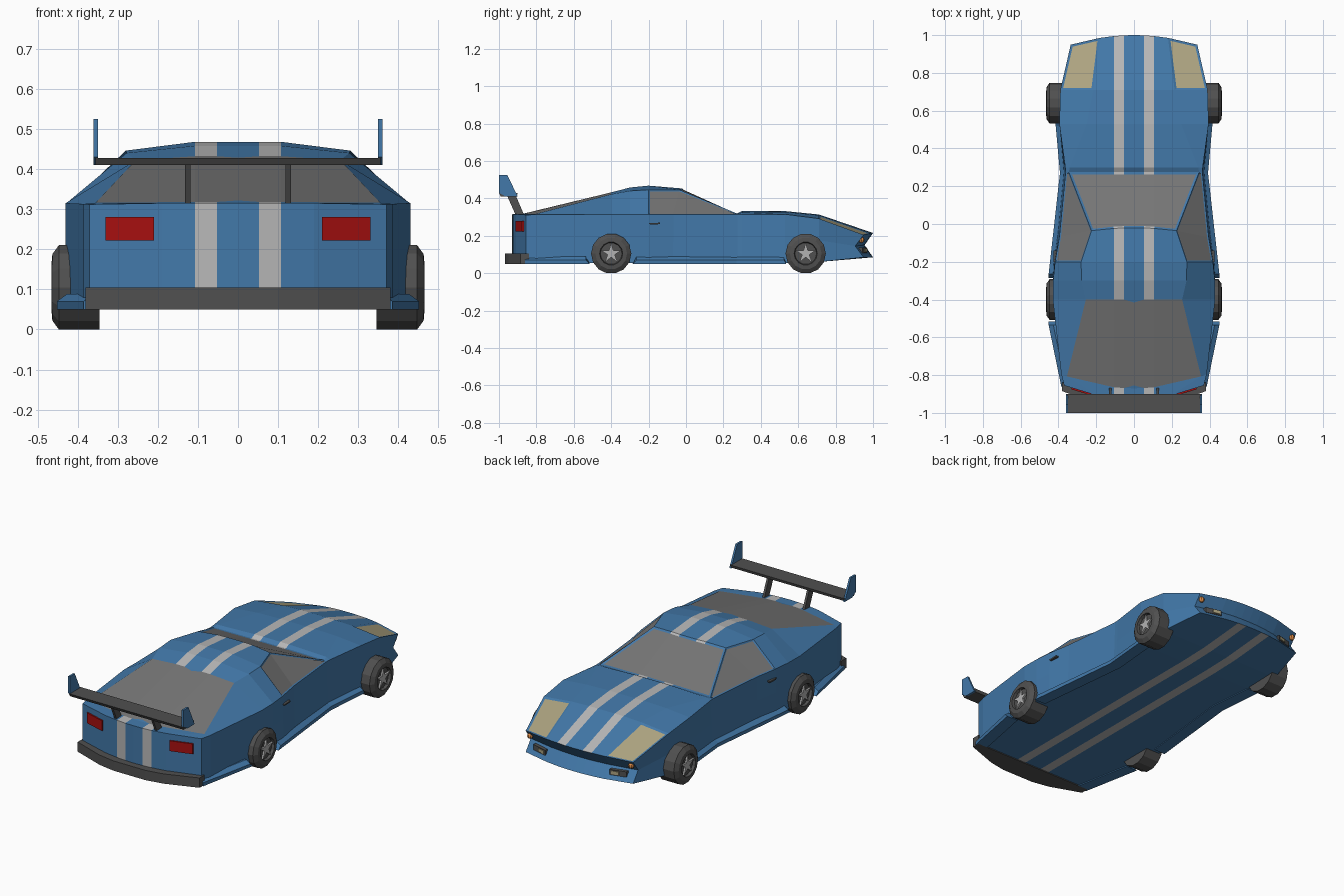
import bpy, bmesh, math
from mathutils import Matrix

if "Cube" in bpy.data.objects:
    bpy.data.objects.remove(bpy.data.objects["Cube"])


def mat(name, c):
    m = bpy.data.materials.new(name)
    m.diffuse_color = (*c, 1)
    m.use_nodes = True
    m.node_tree.nodes["Principled BSDF"].inputs["Base Color"].default_value = m.diffuse_color
    return m


BLUE = mat("blue_paint", (0.055, 0.19, 0.40))
STRIPE = mat("stripe", (0.48, 0.48, 0.48))
GLASS = mat("glass", (0.18, 0.18, 0.18))
DARK = mat("dark_trim", (0.08, 0.08, 0.08))
LAMP = mat("headlamp", (0.42, 0.37, 0.22))
RED = mat("tail_red", (0.38, 0.005, 0.005))
ORANGE = mat("orange", (0.7, 0.25, 0.06))
RIM = mat("rim", (0.45, 0.45, 0.45))


def finish(bm, name, mats, mirror=False):
    me = bpy.data.meshes.new(name)
    bm.to_mesh(me)
    bm.free()
    ob = bpy.data.objects.new(name, me)
    bpy.context.collection.objects.link(ob)
    for m in mats:
        me.materials.append(m)
    if mirror:
        mod = ob.modifiers.new("Mirror", 'MIRROR')
        mod.use_axis[0] = True
        mod.merge_threshold = 0.0005
    return ob


def loft(name, rings, m, mirror=False):
    """Closed solid through equal-length rings of points."""
    bm = bmesh.new()
    vs = [[bm.verts.new(p) for p in r] for r in rings]
    n = len(vs[0])
    for a, b in zip(vs, vs[1:]):
        for j in range(n):
            k = (j + 1) % n
            bm.faces.new((a[j], a[k], b[k], b[j]))
    bm.faces.new(vs[0])
    bm.faces.new(vs[-1])
    bmesh.ops.recalc_face_normals(bm, faces=bm.faces)
    return finish(bm, name, [m], mirror)


def plate_x(name, yz, x0, x1, m, mirror=False):
    return loft(name, [[(x, y, z) for y, z in yz] for x in (x0, x1)], m, mirror)


def plate_z(name, xy, z0, z1, m, mirror=False):
    return loft(name, [[(x, y, z) for x, y in xy] for z in (z0, z1)], m, mirror)


# Body shell: half cross-sections from rear to nose, mirrored
# y, bow, top z, shoulder x, shoulder z, belt x, belt z, low x, bottom z
S = [
    (-0.93, 0.55, .315, .19, .315, .37, .312, .37, .055),
    (-0.87, 0.50, .318, .355, .316, .385, .313, .385, .055),
    (-0.40, 0, .432, .255, .422, .43, .315, .43, .055),
    (-0.30, 0, .458, .278, .440, .428, .315, .43, .055),
    (-0.20, 0, .468, .28, .446, .418, .315, .425, .055),
    (-0.02, -.3, .453, .225, .446, .395, .315, .405, .055),
    (0.275, 0, .320, .345, .318, .362, .315, .372, .055),
    (0.30, 0, .333, .34, .325, .364, .315, .374, .055),
    (0.53, 0, .332, .25, .328, .395, .315, .395, .055),
    (0.71, 0, .314, .215, .310, .39, .292, .39, .06),
    (1.00, -.45, .215, .18, .213, .335, .205, .335, .085),
]
bm = bmesh.new()
V = []
for i, (y, k, tz, sx, sz, bx, bz, lx, lz) in enumerate(S):
    xs = (0, .053, .107)
    ring = [(x, tz) for x in xs] + [(sx, sz), (bx, bz), ((bx + lx) / 2, (bz + lz) / 2),
            (lx, lz), (sx, lz)] + [(x, lz) for x in reversed(xs)]
    V.append([bm.verts.new((x, y + k * x * x - (.045 if i == len(S) - 1 and j == 5 else 0), z))
              for j, (x, z) in enumerate(ring)])
F = {}
for i in range(len(S) - 1):
    for j in range(10):
        f = bm.faces.new((V[i][j], V[i][j + 1], V[i + 1][j + 1], V[i + 1][j]))
        f.material_index = 1 if j in (1, 8) else 0
        F[i, j] = f
for r, dy, back in ((V[0], 0, True), (V[-1], -.045, False)):
    mid = []
    for j in range(4):
        c = (r[j].co + r[10 - j].co) / 2
        c.y += dy
        mid.append(bm.verts.new(c))
    mid.append(r[5])
    for j in range(4):
        for q in ((r[j], mid[j], mid[j + 1], r[j + 1]),
                  (mid[j], r[10 - j], r[9 - j], mid[j + 1])):
            f = bm.faces.new(q if back else q[::-1])
            f.material_index = 1 if back and j == 1 else 0

# Windows and headlamps: sunken panels in the shell
for keys, t, mi in (([(1, 0), (1, 1), (1, 2)], .016, 2),
                    ([(5, 0), (5, 1), (5, 2)], .012, 2),
                    ([(4, 3), (5, 3)], .008, 2),
                    ([(9, 3)], .012, 3)):
    faces = [F[k] for k in keys]
    bmesh.ops.inset_region(bm, faces=faces, thickness=t, depth=-.004,
                           use_boundary=False if len(keys) == 3 else True,
                           use_even_offset=True)
    for f in faces:
        f.material_index = mi
for v in bm.verts:
    if abs(v.co.x) < .004:
        v.co.x = 0
finish(bm, "body_shell", [BLUE, STRIPE, GLASS, LAMP], mirror=True)


# Side sills between and behind the wheels
def sill(name, path):
    loft(name, [[(x - .07, y, .05), (x, y, .05), (x, y + dy, .07), (x - .025, y + dy, .088),
                 (x - .07, y + dy, .088)] for y, x, dy in path], BLUE, True)


sill("side_sill", [(-.285, .452, .02), (.27, .392, 0), (.535, .415, -.01)])
sill("rear_sill", [(-.86, .385, 0), (-.515, .452, -.02)])

# Rear bumper
back = [(-.38, -.885), (-.2, -.95), (-.1, -.968), (.1, -.968), (.2, -.95), (.38, -.885)]
plate_z("rear_bumper", back + [(.38, -.84), (-.38, -.84)], .05, .105, DARK)

# Tail lamps
plate_z("tail_lamp", [(.21, -.912), (.33, -.876), (.33, -.86), (.21, -.89)], .222, .28, RED, True)

# Rear wing with struts and end plates
plate_x("wing_blade", [(-1, .428), (-.99, .41), (-.905, .412), (-.9, .428)], -.355, .355, DARK)
plate_x("wing_strut", [(-.957, .415), (-.91, .415), (-.865, .31), (-.91, .31)], .119, .132, DARK, True)
plate_x("wing_end_plate", [(-1, .525), (-.955, .525), (-.9, .41), (-.965, .41), (-1, .43)],
        .349, .36, BLUE, True)

# Door handles
plate_x("door_handle", [(-.2, .268), (-.14, .27), (-.14, .262), (-.19, .26)], .41, .427, DARK, True)

# Fog lamps and indicators in the nose
plate_z("fog_lamp", [(.2, .95), (.2, .968), (.29, .945), (.29, .925)], .108, .138, DARK, True)
plate_z("fog_lens", [(.21, .95), (.21, .970), (.25, .96), (.25, .94)], .114, .132, LAMP, True)
bm = bmesh.new()
bmesh.ops.create_uvsphere(bm, u_segments=8, v_segments=6, radius=.016,
                          matrix=Matrix.Translation((.315, .938, .178)))
finish(bm, "indicator", [ORANGE], True)

# Wheels: faceted tyre with a five-point star rim
N = 14
for name, wy in (("front", .64), ("rear", -.4)):
    def circle(x, r):
        return [(x, wy + r * math.sin(2 * math.pi * (a + .5) / N),
                 .105 - r * math.cos(2 * math.pi * (a + .5) / N)) for a in range(N)]
    R = .105 / math.cos(math.pi / N)
    loft(name + "_tyre", [circle(x, r) for x, r in
         ((.345, .095), (.345, R), (.447, R), (.463, .085), (.465, .062), (.45, .058))], DARK, True)
    star = []
    for a in range(10):
        r = .02 if a % 2 else .058
        t = math.pi * a / 5
        star.append((wy + r * math.sin(t), .105 + r * math.cos(t)))
    plate_x(name + "_rim_star", star, .445, .46, RIM, True)
